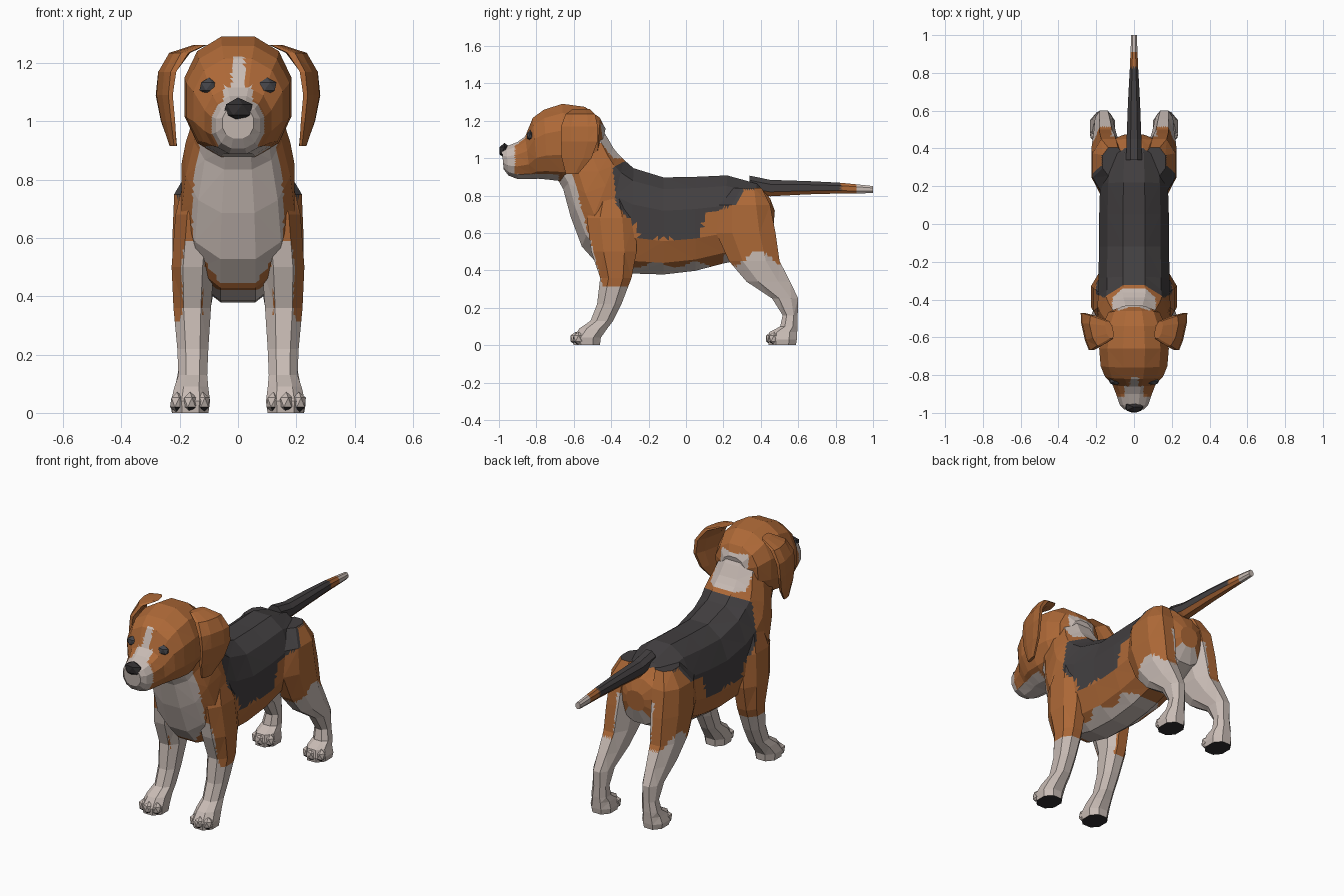
import bpy, bmesh, math
from mathutils import Vector, Matrix

if "Cube" in bpy.data.objects:
    bpy.data.objects.remove(bpy.data.objects["Cube"])

def material(name, rgb):
    m = bpy.data.materials.new(name)
    m.diffuse_color = (*rgb, 1)
    m.use_nodes = True
    m.node_tree.nodes["Principled BSDF"].inputs["Base Color"].default_value = m.diffuse_color
    return m

MATS = [material("tan_fur", (0.42, 0.14, 0.038)),
        material("white_fur", (0.58, 0.50, 0.46)),
        material("black_fur", (0.055, 0.05, 0.052)),
        material("nose_black", (0.03, 0.027, 0.028)),
        material("eye_grey", (0.06, 0.06, 0.068))]
TAN, WHITE, BLACK, NOSE, EYE = range(5)

def finish(bm, name, rule, cuts=5):
    """Facet the shape, split facets finely and colour them by rule."""
    bmesh.ops.recalc_face_normals(bm, faces=bm.faces[:])
    bmesh.ops.triangulate(bm, faces=bm.faces[:])
    if cuts:
        bmesh.ops.subdivide_edges(bm, edges=bm.edges[:], cuts=cuts, use_grid_fill=True)
    bm.normal_update()
    for f in bm.faces:
        f.material_index = rule(f.calc_center_median(), f.normal)
    mesh = bpy.data.meshes.new(name)
    bm.to_mesh(mesh)
    bm.free()
    for m in MATS:
        mesh.materials.append(m)
    ob = bpy.data.objects.new(name, mesh)
    bpy.context.collection.objects.link(ob)
    return ob

def loft(name, rings, sides, rule, p=0.88, cuts=5):
    """Skin a list of rings, each (centre, half axis u, half axis v)."""
    bm = bmesh.new()
    power = lambda a: math.copysign(abs(a) ** p, a)
    loops = []
    for c, u, v in rings:
        c, u, v = Vector(c), Vector(u), Vector(v)
        loops.append([bm.verts.new(c + u * power(math.cos(a)) + v * power(math.sin(a)))
                      for a in (2 * math.pi * (i + 0.5) / sides for i in range(sides))])
    for a, b in zip(loops, loops[1:]):
        for i in range(sides):
            j = (i + 1) % sides
            bm.faces.new((a[i], a[j], b[j], b[i]))
    bm.faces.new(loops[0])
    bm.faces.new(loops[-1])
    return finish(bm, name, rule, cuts)

def blob(name, c, r, rule, sub=1):
    bm = bmesh.new()
    bmesh.ops.create_icosphere(bm, subdivisions=sub, radius=1,
                               matrix=Matrix.Translation(c) @ Matrix.Diagonal((*r, 1)))
    return finish(bm, name, rule, 0)

def spans(table):
    """Rings from (top y, top z, bottom y, bottom z, half width)."""
    return [((0, (a + c) / 2, (b + d) / 2), (w, 0, 0), (0, (a - c) / 2, (b - d) / 2))
            for a, b, c, d, w in table]

def inside(y, z, poly):
    hit = False
    for (y1, z1), (y2, z2) in zip(poly, poly[1:] + poly[:1]):
        if (z1 > z) != (z2 > z) and y < (y2 - y1) * (z - z1) / (z2 - z1) + y1:
            hit = not hit
    return hit

# Coat pattern
SADDLE = [(-.39, .95), (-.375, .75), (-.27, .64), (-.245, .57), (.07, .57), (.1, .7),
          (.28, .76), (.31, .83), (.42, .84), (.42, 1), (-.29, 1)]

def coat(c, n):
    x, y, z = abs(c.x), c.y, c.z
    if inside(y, z, SADDLE):
        return BLACK
    if y < -0.36 - 0.27 * z and z < 0.93:
        return WHITE                                     # chest
    if z < 0.43 + 0.015 * math.sin(30 * y) or (y > .2 and n.z < -.3 and x < .12):
        return WHITE                                     # belly
    if y < -.335 and z > 1.0 and n.y > 0 and x < .115:
        return WHITE                                     # nape
    return TAN

def front_coat(c, n):
    if c.z < .03 and n.z < -.6:
        return NOSE
    if c.z < .32 or c.y < -0.36 - 0.27 * c.z or (abs(c.x) < .12 and c.z < .5):
        return WHITE
    return BLACK if inside(c.y, c.z, SADDLE) else TAN

def hind_coat(c, n):
    if c.z < .03 and n.z < -.6:
        return NOSE
    if c.z < .46 + .04 * math.sin(22 * c.y - 7) or (abs(c.x) < .12 and c.z < .68):
        return WHITE
    return BLACK if inside(c.y, c.z, SADDLE) else TAN

def head_coat(c, n):
    x, y, z = abs(c.x), c.y, c.z
    if y < -.7 and x < .022 and z < 1.22:
        return WHITE                                     # blaze
    if y < -.915 or (y < -.84 and x < .05 and z < 1.12) or (y < -.68 and z < .915):
        return WHITE                                     # muzzle and chin
    if y > -.47 and x < .09 and z < 1.18:
        return WHITE                                     # nape
    return TAN

def tail_coat(c, n):
    if c.y > .91:
        return WHITE
    return TAN if c.y > .83 or n.z < -.6 else BLACK

# Torso and neck, rump to throat
loft("body", spans([
    (.475, .72, .465, .60, .06), (.45, .79, .43, .51, .13), (.38, .87, .32, .455, .17),
    (.22, .915, .2, .43, .185), (.05, .908, .05, .39, .19), (-.12, .905, -.12, .37, .19),
    (-.28, .955, -.30, .375, .195), (-.33, 1.0, -.47, .42, .195), (-.36, 1.03, -.56, .52, .2),
    (-.385, 1.06, -.62, .68, .185), (-.42, 1.12, -.66, .83, .155),
    (-.46, 1.18, -.70, .90, .14)]), 12, coat)

# Head and muzzle
loft("head", spans([
    (-.43, 1.16, -.46, 1.0, .08), (-.46, 1.22, -.48, .93, .14), (-.54, 1.28, -.55, .89, .175),
    (-.66, 1.297, -.66, .87, .19), (-.76, 1.265, -.74, .88, .182), (-.82, 1.22, -.79, .885, .158),
    (-.86, 1.12, -.83, .885, .118), (-.90, 1.09, -.90, .885, .098),
    (-.96, 1.065, -.95, .905, .078), (-.985, 1.05, -.975, .94, .055)]), 12, head_coat)

# Nose
blob("nose", (0, -.97, 1.04), (.056, .032, .042), lambda c, n: NOSE)

# Tail
loft("tail", [((0, y, z), (w, 0, 0), (0, 0, h)) for y, z, w, h in [
    (.34, .86, .045, .05), (.45, .84, .042, .047), (.65, .842, .034, .038),
    (.82, .84, .024, .031), (.93, .835, .019, .025), (1.0, .832, .016, .02)]], 8, tail_coat)

# Paired parts, tables hold (x, y, z, half x, half y)
FRONT = [(.12, -.40, .80, .07, .09), (.14, -.40, .68, .08, .14), (.155, -.385, .5, .078, .13),
         (.157, -.375, .36, .069, .09), (.155, -.41, .22, .057, .07), (.155, -.45, .13, .053, .065),
         (.16, -.495, .09, .062, .08), (.163, -.53, .04, .072, .08), (.163, -.53, 0, .066, .075)]
HIND = [(.11, .33, .84, .06, .08), (.135, .31, .75, .09, .15), (.143, .32, .6, .088, .17),
        (.15, .365, .45, .078, .145), (.155, .44, .34, .062, .125), (.16, .53, .25, .05, .075),
        (.16, .557, .16, .045, .043), (.165, .55, .10, .052, .05), (.165, .52, .07, .06, .08),
        (.167, .515, .03, .07, .083), (.167, .515, 0, .064, .078)]
EAR = [(.13, -.56, 1.262, .02, .05), (.20, -.565, 1.235, .03, .085), (.243, -.57, 1.17, .022, .105),
       (.253, -.57, 1.09, .018, .105), (.24, -.585, 1.0, .016, .085), (.222, -.61, .915, .01, .035)]

for side, s in (("left", 1), ("right", -1)):
    for part, table, rule in (("front_leg", FRONT, front_coat), ("hind_leg", HIND, hind_coat)):
        loft(f"{side}_{part}", [((s * x, y, z), (a, 0, 0), (0, b, 0))
                                for x, y, z, a, b in table], 8, rule)
        # Toes
        toe_y = table[-1][1] - .06
        for i in (-1, 0, 1):
            blob(f"{side}_{part}_toe", (s * (.165 + i * .044), toe_y + .016 * abs(i), .036),
                 (.027, .032, .036), lambda c, n: NOSE if n.z < -.75 else WHITE)
    # Drooping ear, rear edge flared outward
    loft(f"{side}_ear", [((s * x, y, z), (s * a, 0, 0), (s * b * .22, b, 0))
                         for x, y, z, a, b in EAR], 8, lambda c, n: TAN, cuts=0)
    # Eye
    blob(f"{side}_eye", (s * .1, -.832, 1.12), (.036, .022, .03), lambda c, n: EYE)
